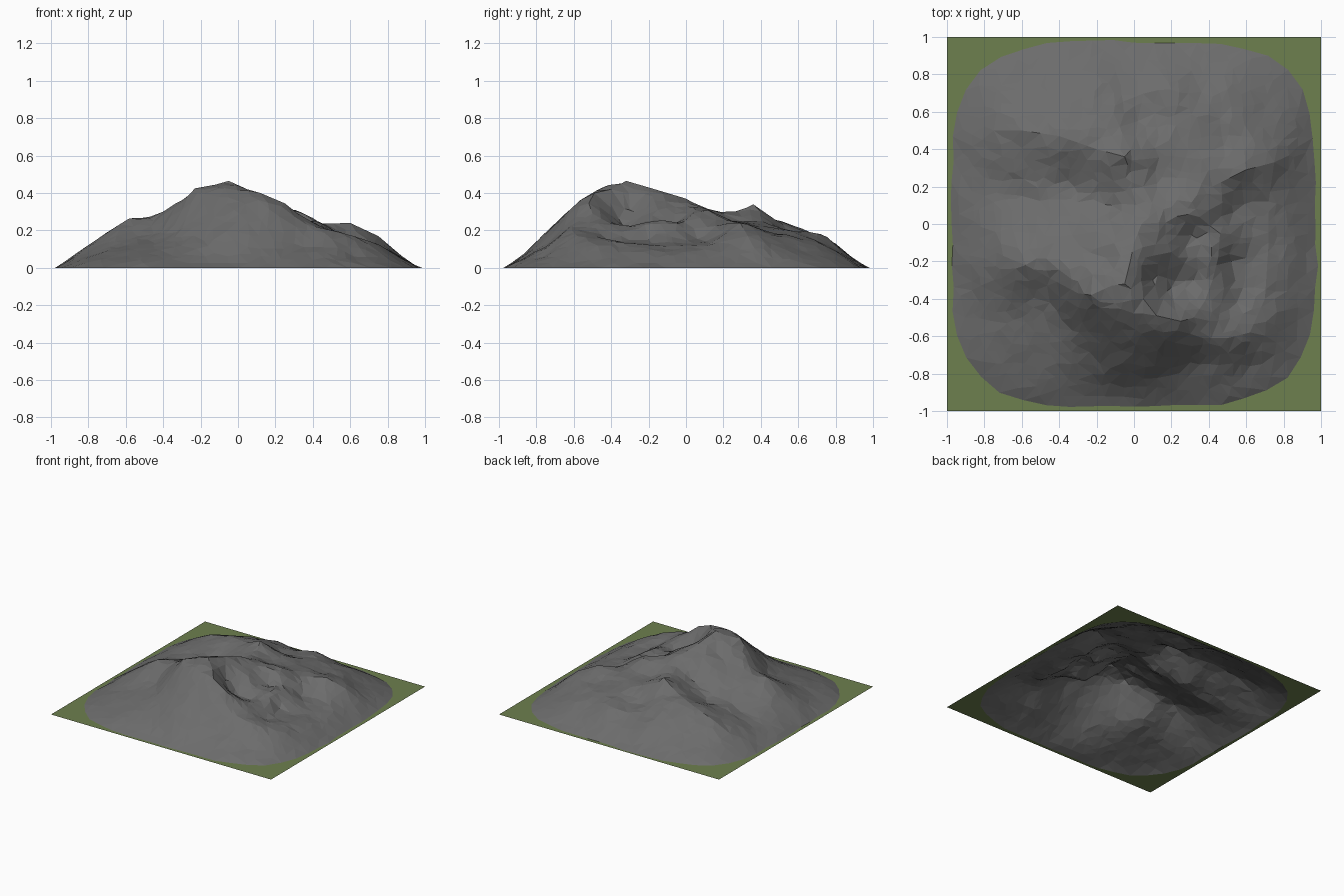
import bpy, math, random
from mathutils import Vector, noise
from mathutils.geometry import delaunay_2d_cdt

if "Cube" in bpy.data.objects:
    bpy.data.objects.remove(bpy.data.objects["Cube"])

random.seed(4)

# Crest lines of the mountain (x, y, height)
west_ridge = [(-.8, -.12, .11), (-.7, -.17, .19), (-.58, -.22, .265), (-.45, -.29, .25),
              (-.3, -.37, .35), (-.23, -.38, .425), (-.12, -.33, .445), (-.05, -.32, .465)]
south_rim = [(-.05, -.32, .465), (.05, -.4, .42), (.12, -.49, .40), (.25, -.52, .345),
             (.32, -.5, .29), (.38, -.41, .24), (.42, -.3, .22), (.45, -.18, .235), (.46, -.05, .235)]
spine = [(-.05, -.32, .465), (-.02, -.2, .43), (0, -.1, .40), (.04, 0, .37), (.12, .07, .33),
         (.2, .09, .32), (.33, .08, .30), (.42, .2, .235), (.6, .29, .24), (.75, .33, .17)]
bowl_spur = [(-.02, -.2, .43), (.1, -.17, .36), (.2, -.15, .31), (.27, -.21, .25)]
west_spur = [(0, -.1, .40), (-.1, -.07, .355), (-.2, -.04, .32), (-.33, -.06, .27)]
north_ridge = [(.12, .07, .33), (.05, .2, .29), (-.02, .28, .30), (-.05, .36, .34),
               (-.12, .47, .26), (-.22, .62, .21), (-.2, .8, .13)]
northwest_ridge = [(-.05, .36, .34), (-.2, .4, .27), (-.4, .47, .24), (-.6, .5, .19), (-.75, .5, .12)]
east_rim = [(.32, -.5, .29), (.37, -.61, .23), (.5, -.61, .2), (.62, -.58, .17), (.7, -.4, .14),
            (.72, -.1, .115), (.72, .12, .125), (.75, .33, .17)]
ridges = [west_ridge, south_rim, spine, bowl_spur, west_spur, north_ridge, northwest_ridge, east_rim]

# Bowls, valleys and open slopes between the crests
hollows = [(.2, -.34, .23), (.32, -.3, .205), (.1, -.3, .31), (.31, -.06, .235), (.52, -.2, .15),
           (.63, -.2, .125), (.55, -.42, .15), (.53, .06, .155), (.63, .12, .14),
           (-.15, -.18, .36), (-.12, .1, .24), (-.32, .2, .165),
           (-.6, .15, .125), (-.8, .15, .075)]
slopes = [(.15, .25, .25), (.3, .5, .21), (.48, .42, .19), (.2, .72, .18), (.5, .72, .13),
          (.02, .55, .175), (.7, .62, .09), (-.62, .72, .09), (-.45, .62, .17),
          (-.02, -.62, .31), (-.33, -.57, .19), (-.45, -.42, .18), (-.6, -.5, .12), (-.02, -.79, .15),
          (.3, -.74, .13), (.62, -.76, .06), (-.65, -.7, .07)]


def resample(path, step=.06):
    """Split a polyline into short pieces."""
    pts = [Vector(path[0])]
    for a, b in zip(path, path[1:]):
        a, b = Vector(a), Vector(b)
        n = max(1, math.ceil((b - a).length / step))
        pts += [a.lerp(b, i / n) for i in range(1, n + 1)]
    return pts


def foot_point(i, size=.975, z=0, n=56):
    """Rounded-square outline where rock meets grass."""
    a = 2 * math.pi * i / n
    c, s = math.cos(a), math.sin(a)
    r = size / (abs(c) ** 4 + abs(s) ** 4) ** .25
    r += random.uniform(-.01, .01)
    return Vector((r * c, r * s, z))


def inside_foot(x, y, size):
    return x ** 4 + y ** 4 < size ** 4


def kernel(p, q):
    """Slightly rounded distance, so lone points do not become spikes."""
    return math.sqrt((p[0] - q[0]) ** 2 + (p[1] - q[1]) ** 2 + .0009)


def solve(a, b):
    """Gaussian elimination with pivoting."""
    n = len(b)
    m = [row + [v] for row, v in zip(a, b)]
    for i in range(n):
        p = max(range(i, n), key=lambda k: abs(m[k][i]))
        m[i], m[p] = m[p], m[i]
        for k in range(i + 1, n):
            f = m[k][i] / m[i][i]
            if f:
                m[k] = [u - f * v for u, v in zip(m[k], m[i])]
    w = [0] * n
    for i in reversed(range(n)):
        w[i] = (m[i][n] - sum(m[i][k] * w[k] for k in range(i + 1, n))) / m[i][i]
    return w


# Planar points and the edges that must survive triangulation
points, edges, index = [], [], {}


def add_point(p):
    key = (round(p[0], 3), round(p[1], 3))
    if key not in index:
        index[key] = len(points)
        points.append(Vector(p))
    return index[key]


foot = [add_point(foot_point(i)) for i in range(56)]
edges += list(zip(foot, foot[1:] + foot[:1]))
for i in range(56):                       # gentle flare just above the foot
    add_point(foot_point(i + .5, .93, .025))
for ridge in ridges:
    ids = [add_point(p) for p in resample(ridge)]
    edges += list(zip(ids, ids[1:]))
for p in hollows + slopes:
    add_point(p)

# Height surface through all the control points
control = [p.copy() for p in points]
weights = solve([[kernel(p, q) for q in control] for p in control], [p.z for p in control])


def height(x, y):
    z = sum(w * kernel((x, y), q) for w, q in zip(weights, control))
    rough = noise.fractal(Vector((x * 6, y * 6, 2.3)), .8, 2.0, 3)
    return max(.002, z + .014 * rough * min(1, max(0, z) / .12))


# Scattered facets filling the slopes
step = .058
for i in range(-17, 18):
    for j in range(-17, 18):
        x = (i + random.uniform(-.35, .35)) * step
        y = (j + random.uniform(-.35, .35)) * step
        if inside_foot(x, y, .9) and all(math.hypot(x - q.x, y - q.y) > .03 for q in control):
            add_point((x, y, height(x, y)))

corners = {add_point((x, y, 0)) for x in (-1, 1) for y in (-1, 1)}

flat, _, faces, origin, _, _ = delaunay_2d_cdt([p.to_2d() for p in points], edges, [], 0, 1e-5)
coords = [(v.x, v.y, points[o[0]].z if o else height(v.x, v.y)) for v, o in zip(flat, origin)]
outer = set(foot) | corners


def is_grass(face):
    return all(origin[v] and origin[v][0] in outer for v in face)


def make_part(name, part_faces, color):
    used = sorted({v for f in part_faces for v in f})
    remap = {v: i for i, v in enumerate(used)}
    mesh = bpy.data.meshes.new(name)
    mesh.from_pydata([coords[v] for v in used], [], [[remap[v] for v in f] for f in part_faces])
    mat = bpy.data.materials.new(name + "_color")
    mat.diffuse_color = color
    mat.use_nodes = True
    mat.node_tree.nodes["Principled BSDF"].inputs["Base Color"].default_value = mat.diffuse_color
    mesh.materials.append(mat)
    obj = bpy.data.objects.new(name, mesh)
    bpy.context.collection.objects.link(obj)


# Rocky mountain and the grassy corners around it
make_part("mountain", [f for f in faces if not is_grass(f)], (.15, .15, .15, 1))
make_part("grass_corners", [f for f in faces if is_grass(f)], (.155, .215, .077, 1))
